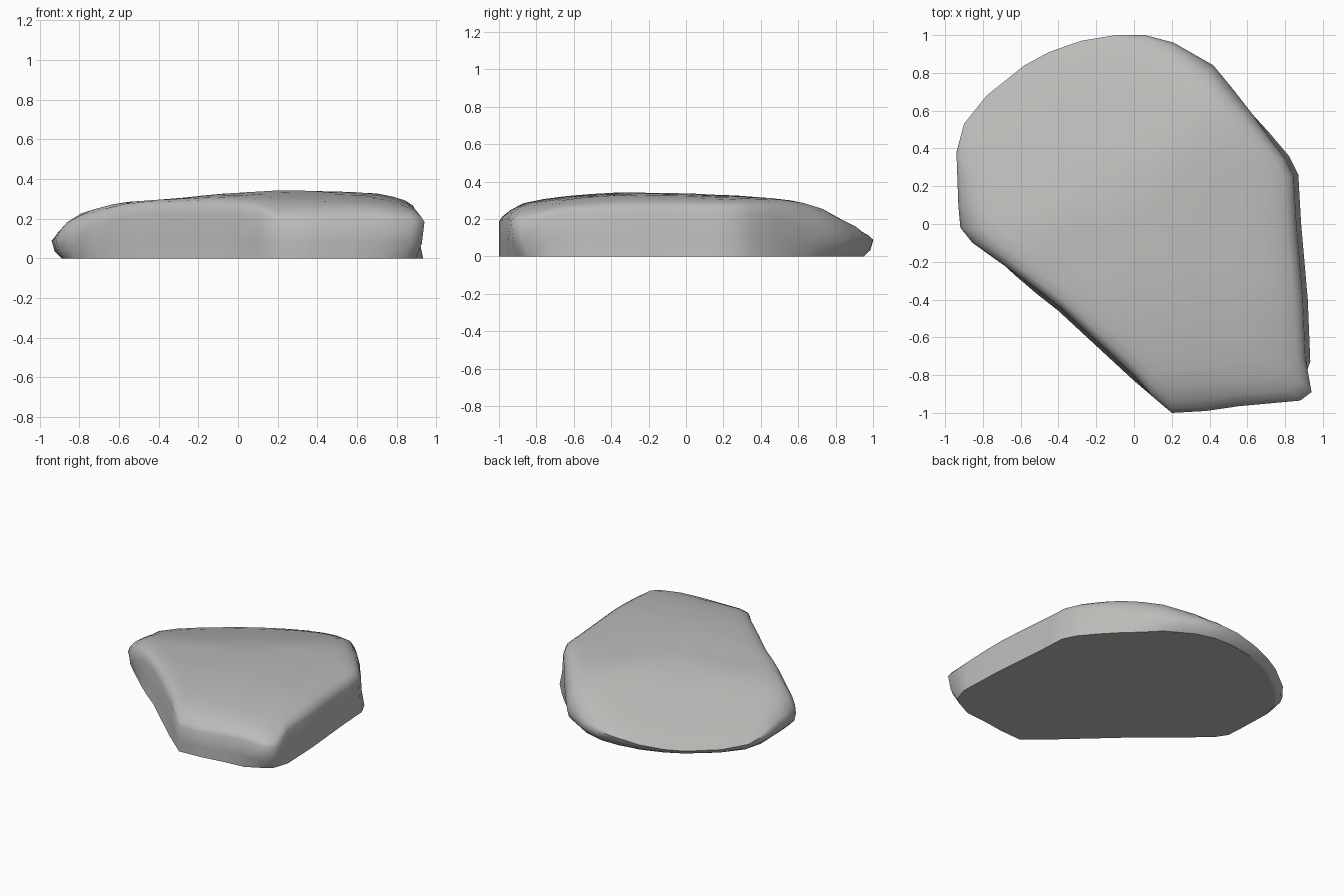
import bpy, bmesh, math
from mathutils import Vector

cube = bpy.data.objects.get("Cube")
if cube:
    bpy.data.objects.remove(cube, do_unlink=True)

# Plan outline of the slab, counter-clockwise from the front corner
OUTLINE = [(.2, -1), (.38, -.99), (.55, -.965), (.88, -.935), (.94, -.89),
           (.92, -.4), (.885, 0), (.87, .26), (.82, .36), (.63, .6), (.42, .84),
           (.21, .96), (.06, 1), (-.1, 1), (-.28, .97), (-.45, .91), (-.58, .84),
           (-.78, .68), (-.9, .53), (-.94, .38), (-.93, .1), (-.92, -.02),
           (-.86, -.1), (-.4, -.46), (0, -.83)]
# Height of the upper surface across the width and along the depth
ACROSS = [(-1, .14), (-.9, .19), (-.8, .24), (-.6, .285), (-.3, .303), (-.1, .325),
          (.2, .343), (.5, .338), (.7, .328), (.9, .29), (1, .22)]
ALONG = [(-1, .22), (-.9, .28), (-.8, .303), (-.6, .328), (-.35, .343), (0, .337),
         (.3, .325), (.55, .31), (.75, .29), (1, .25)]
PEAK = .343
CENTRE = Vector((.05, .02))
# The top falls away as a broad ramp in this direction
RAMP = Vector((-.574, .82))


def sample(profile, v):
    """Linear lookup in a list of (position, height) pairs."""
    for (a, p), (b, q) in zip(profile, profile[1:]):
        if v <= b:
            return p + (q - p) * max(0, v - a) / (b - a)
    return profile[-1][1]


def top_height(p):
    """Softly rounded meeting of the domed top and the ramp."""
    dome = sample(ACROSS, p.x) * sample(ALONG, p.y) / PEAK
    ramp = .32 - .33 * (p.dot(RAMP) - .2)
    soft = max(0, .04 - abs(dome - ramp))
    return min(dome, ramp) - soft * soft / .16


def roundness(p):
    """0 on the steep broken walls, 1 on the rounded back and side edge."""
    t = min(1, max(0, (p.y - .6 * p.x + .1) / .7))
    return t * t * (3 - 2 * t)


def scaled(p, s):
    return CENTRE + (p - CENTRE) * s


def base(p):
    """Ground outline: tucked under the rounded edge and one front corner."""
    tuck = .05 if p.x > .8 and p.y < -.8 else .05 * roundness(p)
    return scaled(p, 1 - tuck), 0


def rim(p):
    """Top of the side wall: leans in slightly on the broken walls."""
    r = roundness(p)
    lean = .03 * (1 - r) if p.y > -.85 else 0
    q = scaled(p, 1 - lean)
    return q, min(.23 - .14 * r, .85 * top_height(q))


def belly(p):
    """Curve of the side wall between the ground and the rim."""
    edge, z = rim(p)
    return base(p)[0].lerp(edge, .7), .4 * z


def upper(s, blend):
    """Ring on the shoulder or top; the broken walls get a tighter shoulder."""
    def place(p):
        edge, z = rim(p)
        q = scaled(edge, s)
        return q, z + (top_height(q) - z) * blend ** (.6 + .4 * roundness(p))
    return place


bm = bmesh.new()
outline = []
for a, b in zip(OUTLINE, OUTLINE[1:] + OUTLINE[:1]):
    a, b = Vector(a), Vector(b)
    steps = max(1, round((b - a).length / .15))
    outline += [a.lerp(b, i / steps) for i in range(steps)]


def ring(place):
    verts = []
    for p in outline:
        q, z = place(p)
        verts.append(bm.verts.new((q.x, q.y, z)))
    return verts


# Side wall, rounded shoulder and gently domed top
rings = [ring(base), ring(belly), ring(rim)]
for s, blend in ((.98, .45), (.94, .8), (.87, .97), (.77, 1), (.65, 1),
                 (.52, 1), (.38, 1), (.2, 1)):
    rings.append(ring(upper(s, blend)))
count = len(outline)
for low, high in zip(rings, rings[1:]):
    for i in range(count):
        j = (i + 1) % count
        bm.faces.new((low[i], low[j], high[j], high[i]))
cap = bm.verts.new((CENTRE.x, CENTRE.y, top_height(CENTRE)))
for i in range(count):
    bm.faces.new((rings[-1][i], rings[-1][(i + 1) % count], cap))

# Flat underside with a crisp border
underside = bm.faces.new(list(reversed(rings[0])))
for edge in underside.edges:
    edge.smooth = False

mesh = bpy.data.meshes.new("flat_stone")
bm.to_mesh(mesh)
bm.free()
stone = bpy.data.objects.new("flat_stone", mesh)
bpy.context.collection.objects.link(stone)

# Plain grey stone
grey = bpy.data.materials.new("stone_grey")
grey.use_nodes = True
colour = (.5, .5, .485, 1)
grey.diffuse_color = colour
grey.node_tree.nodes["Principled BSDF"].inputs["Base Color"].default_value = colour
mesh.materials.append(grey)

bpy.ops.object.select_all(action='DESELECT')
stone.select_set(True)
bpy.context.view_layer.objects.active = stone
bpy.ops.object.shade_smooth_by_angle(angle=math.radians(70))
